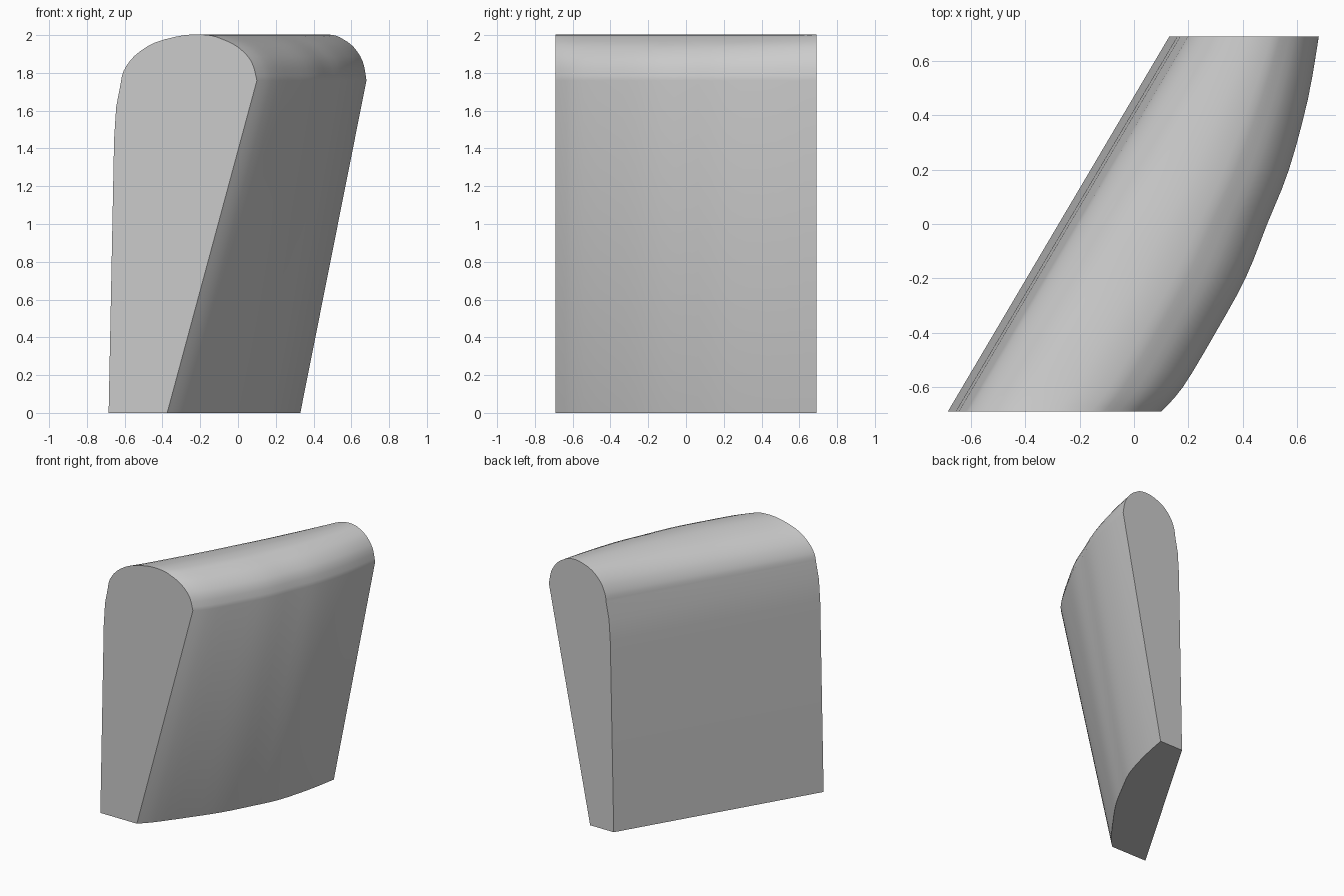
import bpy, bmesh, math

cube = bpy.data.objects.get("Cube")
if cube:
    bpy.data.objects.remove(cube, do_unlink=True)


def smooth_path(points, steps):
    """Catmull-Rom curve through the points."""
    ext = [points[0]] + points + [points[-1]]
    out = []
    for a, b, c, d in zip(ext, ext[1:], ext[2:], ext[3:]):
        for i in range(steps):
            t = i / steps
            out.append(tuple(
                q + 0.5 * t * (r - p + t * (2*p - 5*q + 4*r - s + t * (3*(q - r) + s - p)))
                for p, q, r, s in zip(a, b, c, d)))
    return out + [points[-1]]


# Plan stations: depth, bulging side at its widest, bulging side at the base
stations = smooth_path([
    (-0.69, 0.10, -0.375), (-0.60, 0.18, -0.29), (-0.40, 0.30, -0.14),
    (-0.20, 0.41, 0.0), (0.0, 0.49, 0.11), (0.20, 0.57, 0.21),
    (0.46, 0.64, 0.285), (0.69, 0.68, 0.33)], 3)

# Rounded crown: fraction of the width, height
crown = smooth_path([
    (0.0, 1.75), (0.02, 1.81), (0.10, 1.89), (0.25, 1.96), (0.47, 2.0),
    (0.64, 2.0), (0.74, 1.98), (0.86, 1.937), (0.96, 1.86), (1.0, 1.76)], 3)


def section(y, wide, base):
    """Closed cross-section of the block at one depth."""
    shift = (y + 0.69) / 1.38 * 0.815      # the flat side runs diagonally
    left = shift - 0.62
    pts = [(base, 0), (shift - 0.685, 0), (shift - 0.656, 1.45), (shift - 0.645, 1.62)]
    pts += [(left + f * (wide - left), z) for f, z in crown]
    return [(x, y, z) for x, z in pts]


# Loft the sections into a solid block
bm = bmesh.new()
rings = [[bm.verts.new(p) for p in section(*s)] for s in stations]
for r0, r1 in zip(rings, rings[1:]):
    for i in range(len(r0)):
        j = (i + 1) % len(r0)
        bm.faces.new((r0[i], r0[j], r1[j], r1[i]))
bm.faces.new(rings[0])
bm.faces.new(rings[-1])
bmesh.ops.recalc_face_normals(bm, faces=bm.faces)
mesh = bpy.data.meshes.new("curved_block")
bm.to_mesh(mesh)
bm.free()
block = bpy.data.objects.new("curved_block", mesh)
bpy.context.collection.objects.link(block)

# Plain light grey
grey = bpy.data.materials.new("light_grey")
grey.use_nodes = True
colour = (0.6, 0.6, 0.6, 1)
grey.diffuse_color = colour
grey.node_tree.nodes["Principled BSDF"].inputs["Base Color"].default_value = colour
mesh.materials.append(grey)

# Smooth shading with sharp rims
bpy.ops.object.select_all(action='DESELECT')
block.select_set(True)
bpy.context.view_layer.objects.active = block
bpy.ops.object.shade_smooth_by_angle(angle=math.radians(30))
